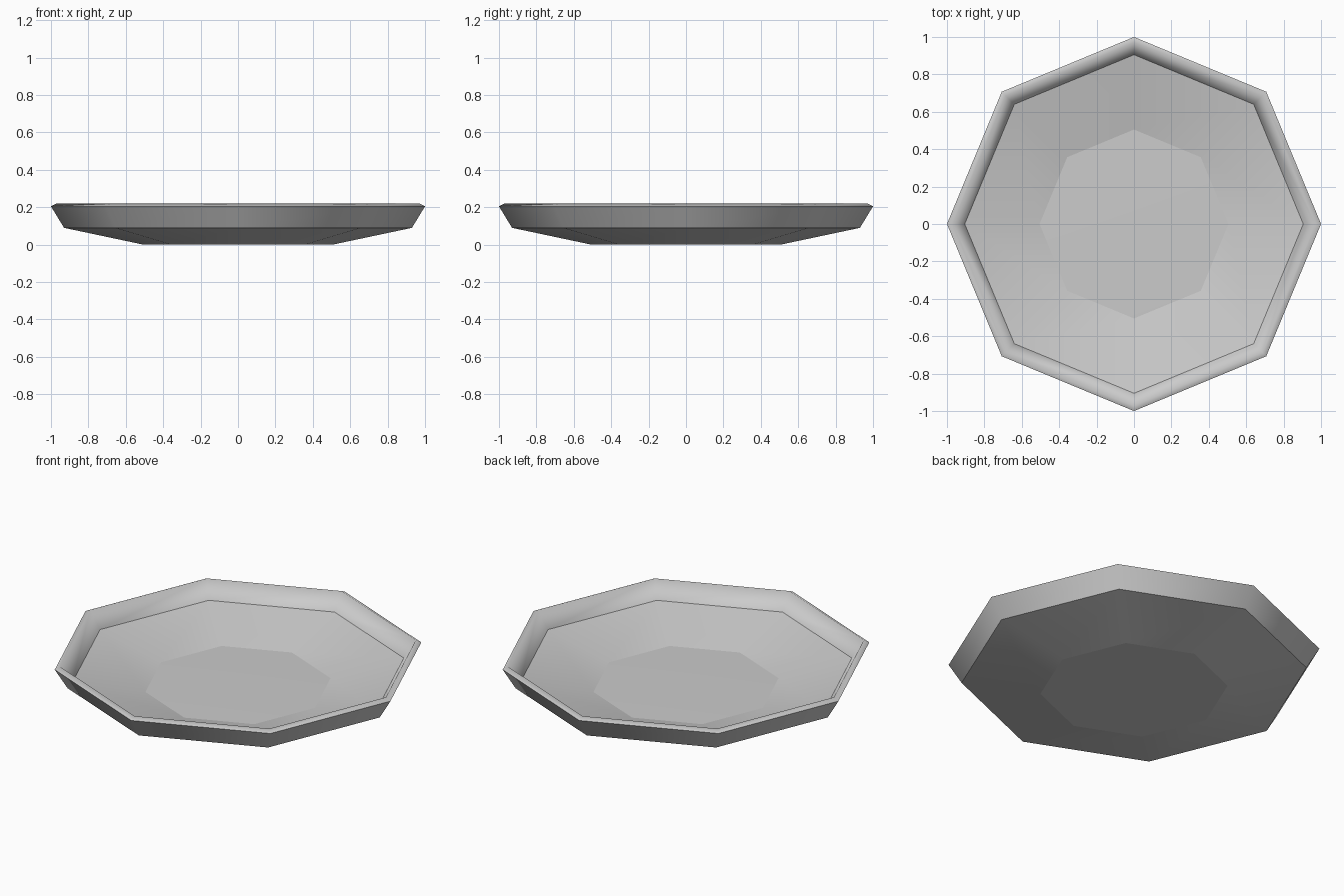
import bpy, bmesh, math

if "Cube" in bpy.data.objects:
    bpy.data.objects.remove(bpy.data.objects["Cube"])

SIDES = 8

# plate colour
grey = bpy.data.materials.new("light_grey")
grey.diffuse_color = (0.6, 0.6, 0.6, 1)
grey.use_nodes = True
grey.node_tree.nodes["Principled BSDF"].inputs["Base Color"].default_value = grey.diffuse_color

# closed cross-section: (radius, height, crease at this ring)
profile = [
    (0.505, 0.0, True),     # foot
    (0.93, 0.09, True),     # underside edge
    (1.0, 0.205, True),     # outer lip
    (0.97, 0.22, False),    # rim top
    (0.905, 0.12, True),    # inner wall base
    (0.505, 0.033, True),   # well edge
]

bm = bmesh.new()
rings = []
for r, z, _ in profile:
    rings.append([bm.verts.new((r * math.cos(2 * math.pi * k / SIDES),
                                r * math.sin(2 * math.pi * k / SIDES), z))
                  for k in range(SIDES)])

# walls between neighbouring rings
for a, b in zip(rings, rings[1:]):
    for k in range(SIDES):
        n = (k + 1) % SIDES
        bm.faces.new((a[k], a[n], b[n], b[k]))

# flat base and slightly domed well
bm.faces.new(rings[0][::-1])
centre = bm.verts.new((0, 0, 0.04))
for k in range(SIDES):
    bm.faces.new((rings[-1][k], rings[-1][(k + 1) % SIDES], centre))

bmesh.ops.recalc_face_normals(bm, faces=bm.faces[:])
for f in bm.faces:
    f.smooth = True

# creases along the chosen rings
for ring, (_, _, crease) in zip(rings, profile):
    if crease:
        for k in range(SIDES):
            bm.edges.get((ring[k], ring[(k + 1) % SIDES])).smooth = False

mesh = bpy.data.meshes.new("plate")
bm.to_mesh(mesh)
bm.free()
mesh.materials.append(grey)
plate = bpy.data.objects.new("plate", mesh)
bpy.context.collection.objects.link(plate)
